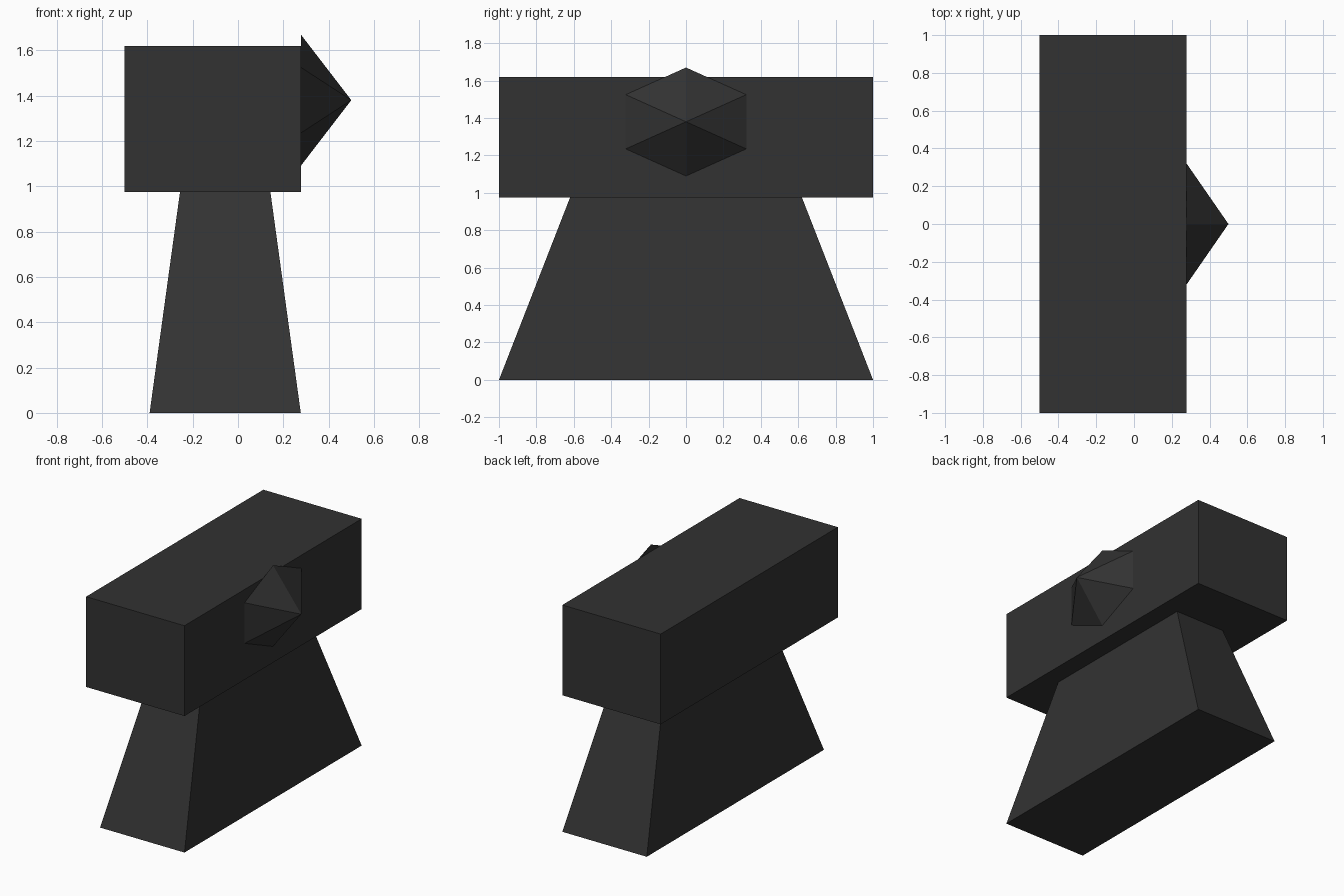
import bpy, bmesh, math
from mathutils import Matrix, Vector

if "Cube" in bpy.data.objects:
    bpy.data.objects.remove(bpy.data.objects["Cube"])

mat = bpy.data.materials.new("charcoal")
mat.diffuse_color = (0.032, 0.032, 0.032, 1)
mat.use_nodes = True
mat.node_tree.nodes["Principled BSDF"].inputs["Base Color"].default_value = mat.diffuse_color


def finish(name, bm):
    bmesh.ops.recalc_face_normals(bm, faces=bm.faces)
    mesh = bpy.data.meshes.new(name)
    bm.to_mesh(mesh)
    bm.free()
    mesh.materials.append(mat)
    bpy.context.collection.objects.link(bpy.data.objects.new(name, mesh))


def block(name, x0, x1, y, z0, z1, top_x=1.0, top_y=1.0):
    """Box from x0..x1, -y..y, z0..z1 with an optionally tapered top."""
    bm = bmesh.new()
    bmesh.ops.create_cube(bm, size=1)
    for v in bm.verts:
        top = v.co.z > 0
        sx, sy = (top_x, top_y) if top else (1, 1)
        v.co = Vector(((x0 + x1) / 2 + v.co.x * (x1 - x0) * sx,
                       v.co.y * 2 * y * sy, z1 if top else z0))
    finish(name, bm)


# Tapered pedestal and the long head block resting on it
block("pedestal", -0.39, 0.277, 1.0, 0.0, 0.975, 0.598, 0.62)
block("head_block", -0.5, 0.277, 1.0, 0.975, 1.62)

# Six-sided pointed knob on the right face
bm = bmesh.new()
bmesh.ops.create_cone(bm, cap_ends=True, segments=6, radius1=1, radius2=0, depth=1)
bmesh.ops.remove_doubles(bm, verts=bm.verts, dist=1e-4)
bmesh.ops.rotate(bm, verts=bm.verts, matrix=Matrix.Rotation(math.pi / 2, 3, 'Y'))
if max(v.co.z for v in bm.verts) < 0.95:  # keep a corner pointing up
    bmesh.ops.rotate(bm, verts=bm.verts, matrix=Matrix.Rotation(math.pi / 6, 3, 'X'))
for v in bm.verts:
    v.co = Vector((0.3885 + v.co.x * 0.223, v.co.y * 0.372, 1.38 + v.co.z * 0.29))
finish("pointed_knob", bm)
